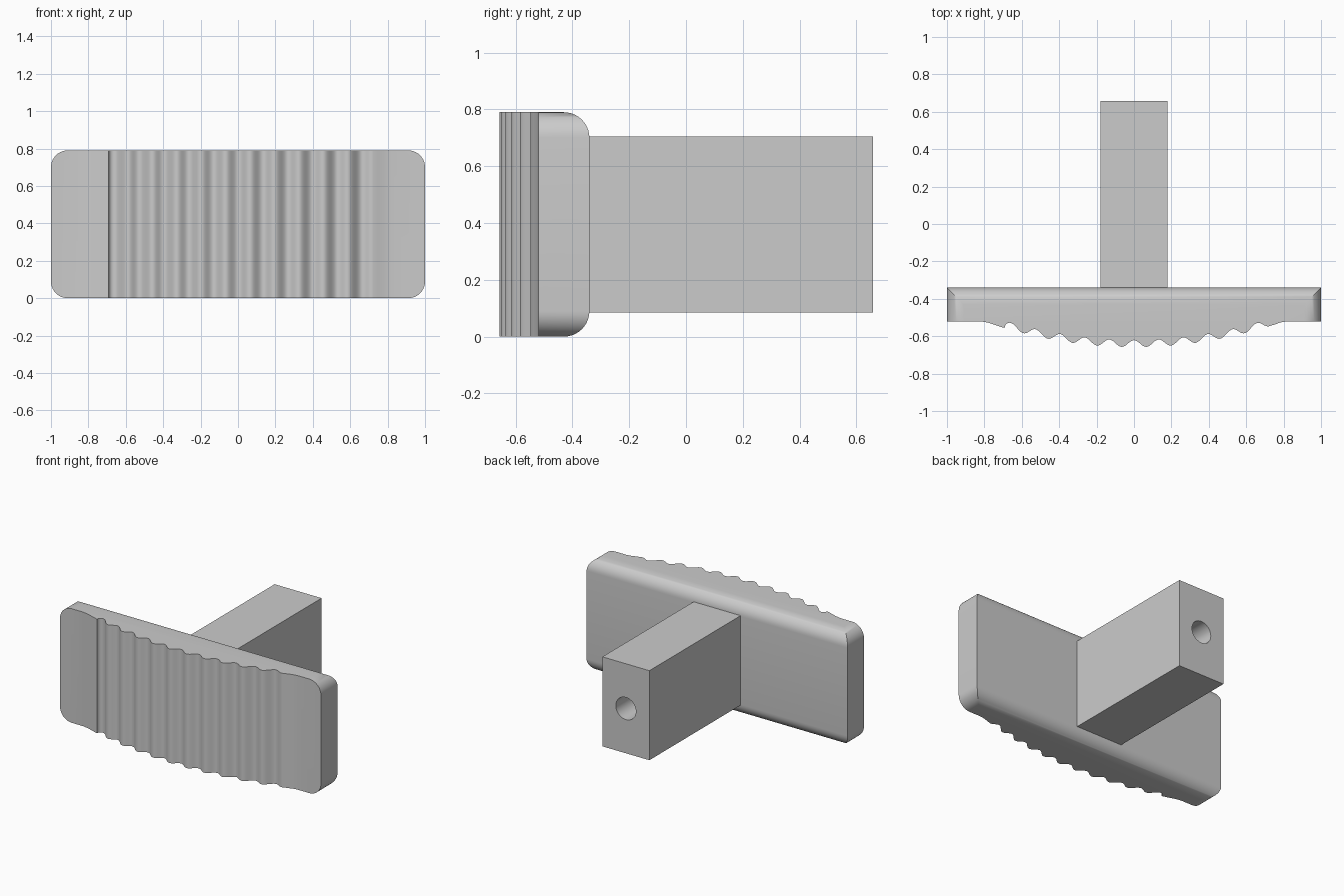
import bpy, bmesh, math

if "Cube" in bpy.data.objects:
    bpy.data.objects.remove(bpy.data.objects["Cube"])

grey = bpy.data.materials.new("plain grey")
grey.diffuse_color = (0.6, 0.6, 0.6, 1)
grey.use_nodes = True
grey.node_tree.nodes["Principled BSDF"].inputs["Base Color"].default_value = grey.diffuse_color

HEIGHT, BACK, SIDE = 0.79, -0.34, -0.52
PITCH, DEPTH, RADIUS = 0.1315, 0.037, 2.4


def finish(name, bm):
    bmesh.ops.recalc_face_normals(bm, faces=bm.faces)
    mesh = bpy.data.meshes.new(name)
    bm.to_mesh(mesh)
    bm.free()
    obj = bpy.data.objects.new(name, mesh)
    bpy.context.collection.objects.link(obj)
    mesh.materials.append(grey)
    return obj


def smooth(obj):
    bpy.ops.object.select_all(action='DESELECT')
    obj.select_set(True)
    bpy.context.view_layer.objects.active = obj
    bpy.ops.object.shade_smooth_by_angle(angle=math.radians(35))


def front_y(x):
    """Bowed front with eleven scalloped grooves."""
    bow = -0.658 + RADIUS - math.sqrt(RADIUS ** 2 - x * x)
    if x < -5 * PITCH:      # first groove ends in a crisp edge
        t = (x + 5 * PITCH) / 0.034
        return bow + (DEPTH * math.sqrt(1 - t * t) if abs(t) < 1 else 0)
    if x < 5.5 * PITCH:
        bow += DEPTH * (0.5 + 0.5 * math.cos(2 * math.pi * x / PITCH))
    return bow


# Grip plate: outline extruded upwards
xs = [-0.82, -0.78, -0.735, -0.6916, -0.6914, -0.69, -0.685, -0.677, -0.667]
xs += [PITCH * (i / 16) for i in range(-80, 89)] + [0.75, 0.785, 0.82]
outline = [(-1, BACK), (-1, SIDE), (-0.82, SIDE)]
outline += [(x, front_y(x)) for x in xs[1:-1]]
outline += [(0.82, SIDE), (1, SIDE), (1, BACK)]
bm = bmesh.new()
base = bm.faces.new([bm.verts.new((x, y, 0)) for x, y in outline])
ext = bmesh.ops.extrude_face_region(bm, geom=[base])
bmesh.ops.translate(bm, vec=(0, 0, HEIGHT),
                    verts=[v for v in ext["geom"] if isinstance(v, bmesh.types.BMVert)])
# Round the four end corners
corners = [e for e in bm.edges
           if all(abs(v.co.x) > 0.999 for v in e.verts)
           and abs(e.verts[0].co.z - e.verts[1].co.z) < 0.001]
bmesh.ops.bevel(bm, geom=corners, offset=0.09, offset_type='OFFSET',
                segments=10, profile=0.5, affect='EDGES')
smooth(finish("grip_plate", bm))

# Square stem behind the plate
bm = bmesh.new()
bmesh.ops.create_cube(bm, size=1)
for v in bm.verts:
    v.co = (v.co.x * 0.36, 0.158 + v.co.y * 1.0, 0.395 + v.co.z * 0.62)
stem = finish("stem", bm)

# Round hole in the end of the stem
bpy.ops.mesh.primitive_cylinder_add(vertices=40, radius=0.077, depth=1.0,
                                    location=(0, 0.658, 0.395),
                                    rotation=(math.pi / 2, 0, 0))
cutter = bpy.context.object
cutter.name = "hole_cutter"
cutter.data.materials.append(grey)
cut = stem.modifiers.new("hole", 'BOOLEAN')
cut.operation, cut.solver, cut.object = 'DIFFERENCE', 'EXACT', cutter
bpy.context.view_layer.objects.active = stem
bpy.ops.object.modifier_apply(modifier=cut.name)
bpy.data.objects.remove(cutter)
smooth(stem)
